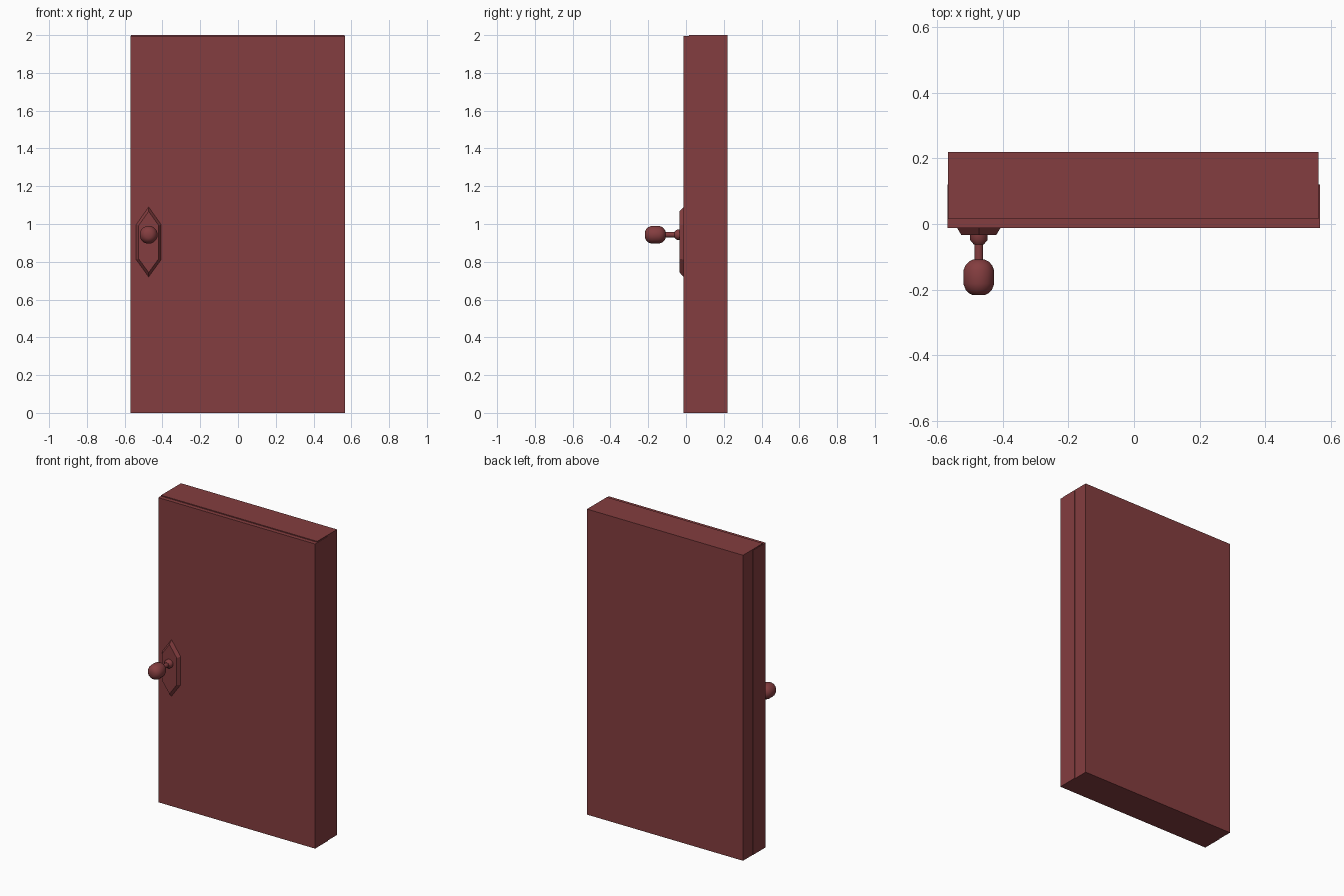
import bpy, bmesh, math

if "Cube" in bpy.data.objects:
    bpy.data.objects.remove(bpy.data.objects["Cube"])

red = bpy.data.materials.new("dark red")
red.diffuse_color = (0.23, 0.047, 0.05, 1)
red.use_nodes = True
red.node_tree.nodes["Principled BSDF"].inputs["Base Color"].default_value = red.diffuse_color


def finish(name, bm, smooth=False):
    bmesh.ops.recalc_face_normals(bm, faces=bm.faces)
    me = bpy.data.meshes.new(name)
    bm.to_mesh(me)
    bm.free()
    me.materials.append(red)
    ob = bpy.data.objects.new(name, me)
    bpy.context.collection.objects.link(ob)
    if smooth:
        bpy.ops.object.select_all(action='DESELECT')
        ob.select_set(True)
        bpy.context.view_layer.objects.active = ob
        bpy.ops.object.shade_smooth_by_angle(angle=math.radians(40))
    return ob


def loft(name, rings, smooth=False):
    """Skin successive rings of points and cap both ends."""
    bm = bmesh.new()
    loops = [[bm.verts.new(p) for p in r] for r in rings]
    n = len(loops[0])
    for a, b in zip(loops, loops[1:]):
        for i in range(n):
            j = (i + 1) % n
            bm.faces.new((a[i], a[j], b[j], b[i]))
    bm.faces.new(loops[0])
    bm.faces.new(loops[-1])
    return finish(name, bm, smooth)


def box(name, x0, x1, y0, y1, z1):
    ring = lambda z: [(x0, y0, z), (x1, y0, z), (x1, y1, z), (x0, y1, z)]
    loft(name, [ring(0), ring(z1)])


KX, KZ = -0.473, 0.943


def turned(name, profile, sides):
    """Round part along y from (y, radius) pairs."""
    angles = [2 * math.pi * (i + 0.5) / sides for i in range(sides)]
    loft(name, [[(KX + r * math.cos(a), y, KZ + r * math.sin(a)) for a in angles]
                for y, r in profile], True)


# door leaf and the slightly smaller backing behind it
box("door_leaf", -0.569, 0.567, -0.012, 0.12, 1.994)
box("door_backing", -0.567, 0.563, 0.015, 0.22, 2.0)


# elongated hexagonal plate with a sloped rim
def hexagon(y, w, low, high, s_low, s_high):
    return [(KX, y, low), (KX + w, y, s_low), (KX + w, y, s_high),
            (KX, y, high), (KX - w, y, s_high), (KX - w, y, s_low)]


loft("lock_plate", [hexagon(-0.005, 0.066, 0.72, 1.09, 0.811, 0.997),
                    hexagon(-0.012, 0.066, 0.72, 1.09, 0.811, 0.997),
                    hexagon(-0.034, 0.053, 0.743, 1.067, 0.816, 0.992)])

# collar, stem and knob
turned("knob_collar", [(-0.03, 0.028), (-0.048, 0.028), (-0.062, 0.016)], 12)
turned("knob_stem", [(-0.055, 0.014), (-0.115, 0.014)], 12)
turned("knob", [(-0.108, 0.018), (-0.114, 0.030), (-0.125, 0.041), (-0.142, 0.048),
                (-0.182, 0.048), (-0.200, 0.041), (-0.211, 0.030), (-0.217, 0.018)], 16)
